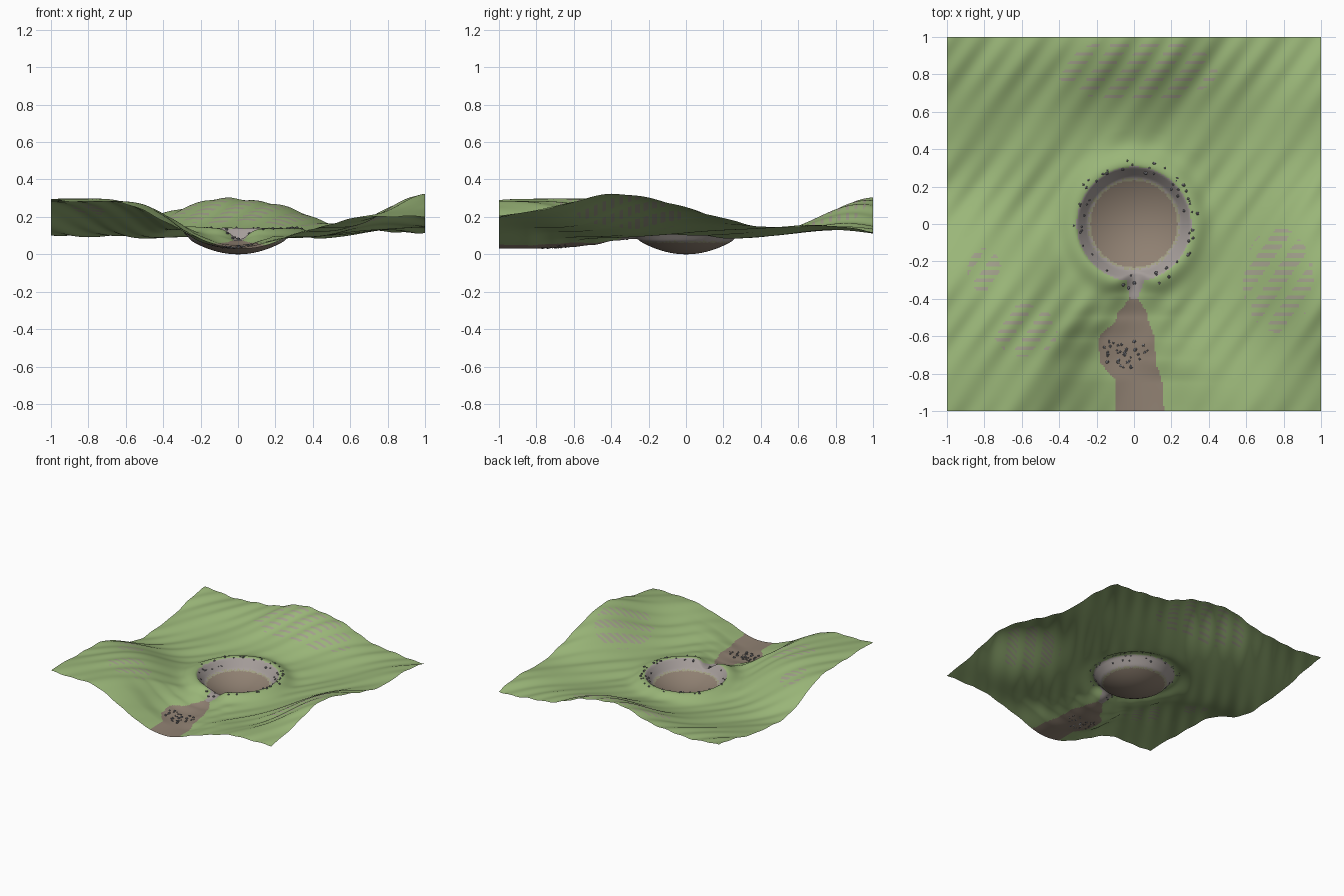
import bpy, bmesh, math, random
from mathutils import Matrix, Vector

random.seed(7)
if "Cube" in bpy.data.objects:
    bpy.data.objects.remove(bpy.data.objects["Cube"], do_unlink=True)


def material(name, r, g, b):
    m = bpy.data.materials.new(name)
    m.use_nodes = True
    m.diffuse_color = (r, g, b, 1)
    bsdf = m.node_tree.nodes["Principled BSDF"]
    bsdf.inputs["Base Color"].default_value = (r, g, b, 1)
    bsdf.inputs["Roughness"].default_value = 0.9
    return m


GRASS = material("grass_green", 0.325, 0.47, 0.19)
MUD = material("mud_brown", 0.28, 0.22, 0.17)
ROCK = material("rim_grey", 0.38, 0.34, 0.325)
SAND = material("shore_tan", 0.36, 0.35, 0.23)
WORN = material("worn_grass", 0.36, 0.35, 0.26)
STONE = material("stone_grey", 0.20, 0.20, 0.215)

# Hills: centre x, centre y, radius x, radius y, height
HILLS = [
    (1.0, -0.32, 0.33, 0.54, 0.23),
    (0.7, -1.0, 0.50, 0.35, 0.09),
    (0.0, 1.0, 0.50, 0.35, 0.21),
    (-1.0, 1.0, 0.50, 0.48, 0.115),
    (1.0, 0.7, 0.35, 0.35, 0.055),
]
# Stream: y, centre x, half width, bed height, valley width
STREAM = [
    (-1.0, 0.03, 0.13, 0.03, 0.25),
    (-0.85, 0.025, 0.125, 0.03, 0.24),
    (-0.72, -0.035, 0.15, 0.033, 0.23),
    (-0.62, -0.04, 0.15, 0.038, 0.21),
    (-0.5, -0.01, 0.085, 0.05, 0.16),
    (-0.38, 0.0, 0.02, 0.073, 0.09),
    (-0.28, 0.01, 0.0, 0.082, 0.055),
]
# Worn hillside patches: centre x, centre y, radius x, radius y
PATCHES = [
    (0.77, -0.3, 0.19, 0.28),
    (-0.58, -0.57, 0.17, 0.14),
    (-0.8, -0.25, 0.09, 0.12),
    (0.02, 0.82, 0.43, 0.17),
]


def stream_at(y):
    """Centre, half width, bed height and valley width of the stream at y."""
    if y <= STREAM[0][0]:
        return STREAM[0][1:]
    for a, b in zip(STREAM, STREAM[1:]):
        if y <= b[0]:
            t = (y - a[0]) / (b[0] - a[0])
            t = t * t * (3 - 2 * t)
            return [p + (q - p) * t for p, q in zip(a[1:], b[1:])]
    return STREAM[-1][1:]


def height(x, y):
    r = math.hypot(x, y)
    z = 0.087
    for cx, cy, rx, ry, h in HILLS:
        z += h * math.exp(-((x - cx) / rx) ** 2 - ((y - cy) / ry) ** 2)
    # Broad flat-topped hill in the front corner
    d = ((x + 0.87) / 0.58) ** 2 + ((y + 0.72) / 0.7) ** 2
    z += 0.205 * math.exp(-d * d)
    # Raised lip and wind ripples
    z += 0.05 * math.exp(-((r - 0.32) / 0.075) ** 2)
    fade = min(1, max(0, (r - 0.3) / 0.2))
    z += fade * 0.003 * math.sin(40 * x - 28 * y) * (1 + 0.5 * math.sin(9 * y))
    z += fade * 0.006 * math.sin(15 * x - 10 * y + 1)
    # Stream valley
    if y < -0.22:
        cx, half, bed, wide = stream_at(y)
        z += (bed - z) * math.exp(-((x - cx) / wide) ** 2)
    # Bowl, narrow shelf and steep wall
    if r < 0.25:
        z = min(z, 0.072 * (r / 0.25) ** 2)
    elif r < 0.35:
        z = min(z, 0.072 + 0.067 * (r - 0.25) / 0.055)
    return z


def ground_index(x, y):
    r = math.hypot(x, y)
    if r < 0.232:
        return 1
    if r < 0.232 + random.uniform(0.004, 0.02):
        return 3
    if r < 0.306:
        return 2
    if y < -0.28:
        cx, half, bed, wide = stream_at(y)
        if y > -0.4 and abs(x - cx) < 0.02 + 0.3 * (y + 0.4):
            return 2
        if abs(x - cx) < half:
            return 1
    # Broken stripes of worn grass
    for cx, cy, rx, ry in PATCHES:
        inside = ((x - cx) / rx) ** 2 + ((y - cy) / ry) ** 2 < 1
        if inside and math.sin(140 * y) > 0.1 and math.sin(40 * x - 28 * y) > -0.4:
            return 4
    return 0


def finish(bm, name, mats):
    me = bpy.data.meshes.new(name)
    bm.to_mesh(me)
    bm.free()
    for m in mats:
        me.materials.append(m)
    ob = bpy.data.objects.new(name, me)
    bpy.context.collection.objects.link(ob)
    return ob


# Ground sheet
bm = bmesh.new()
bmesh.ops.create_grid(bm, x_segments=220, y_segments=220, size=1)
for v in bm.verts:
    v.co.z = height(v.co.x, v.co.y)
for f in bm.faces:
    c = f.calc_center_median()
    f.material_index = ground_index(c.x, c.y)
    f.smooth = True
finish(bm, "ground", [GRASS, MUD, ROCK, SAND, WORN])


def pebbles(name, spots):
    bm = bmesh.new()
    for x, y in spots:
        s = random.uniform(0.005, 0.01)
        spin = Matrix.Rotation(random.uniform(0, 6.28), 4, "Z")
        squash = Matrix.Diagonal((s * random.uniform(0.8, 1.3), s, s * 0.8, 1))
        place = Matrix.Translation(Vector((x, y, height(x, y) + s * 0.3)))
        bmesh.ops.create_icosphere(bm, subdivisions=1, radius=1, matrix=place @ spin @ squash)
    finish(bm, name, [STONE])


# Pebbles scattered round the rim and across the stream bed
rim = []
for i in range(60):
    a = random.uniform(0, math.tau)
    r = random.uniform(0.27, 0.345)
    rim.append((r * math.cos(a), r * math.sin(a)))
pebbles("rim_pebbles", rim)
bed = []
for i in range(36):
    a = random.uniform(0, math.tau)
    r = math.sqrt(random.random())
    bed.append((-0.045 + 0.125 * r * math.cos(a), -0.685 + 0.085 * r * math.sin(a)))
pebbles("stream_pebbles", bed)
